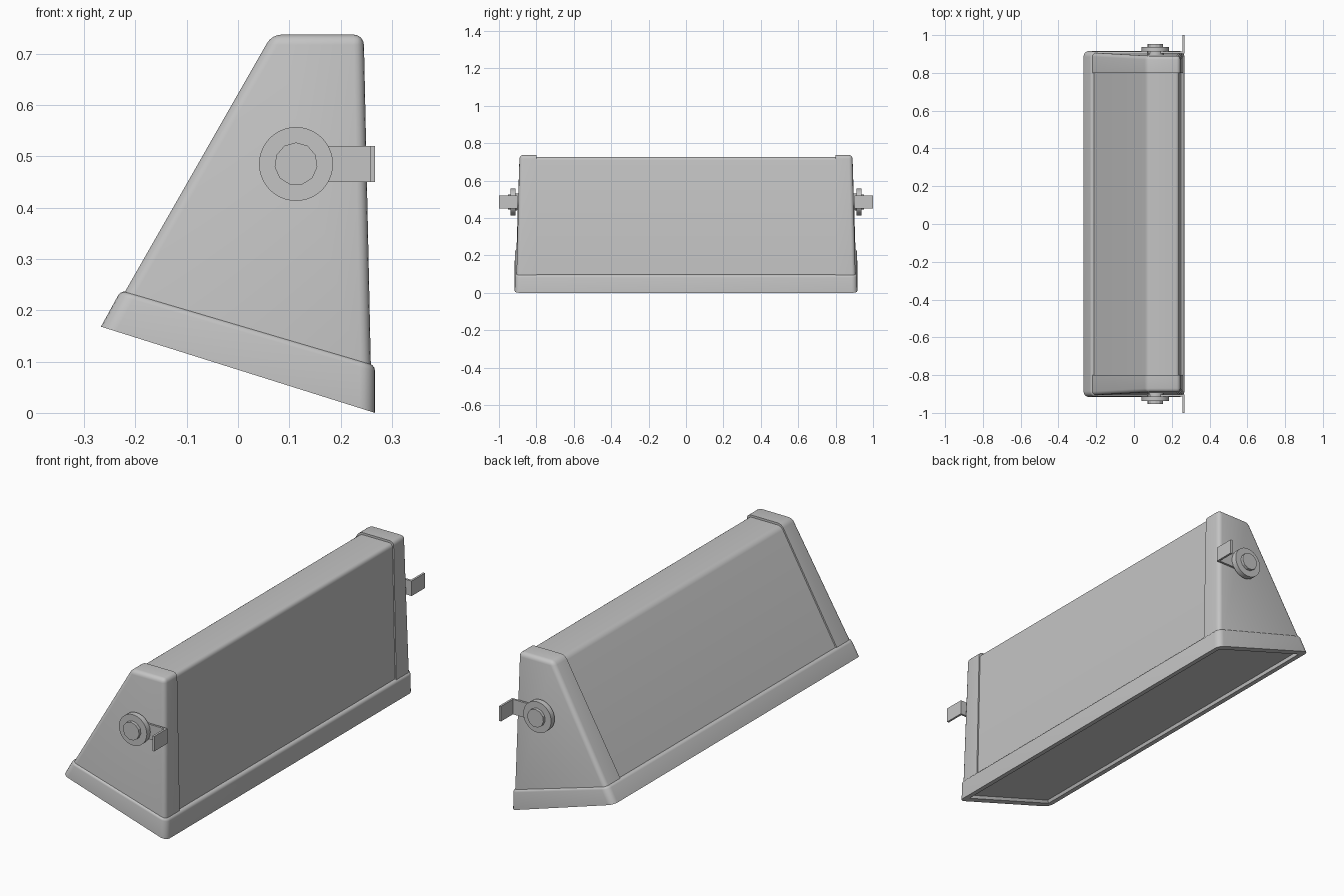
import bpy, bmesh, math
from mathutils import Matrix, Vector

cube = bpy.data.objects.get("Cube")
if cube:
    bpy.data.objects.remove(cube, do_unlink=True)

grey = bpy.data.materials.new("painted grey metal")
grey.use_nodes = True
colour = (0.55, 0.55, 0.55, 1)
grey.diffuse_color = colour
grey.node_tree.nodes["Principled BSDF"].inputs["Base Color"].default_value = colour


def finish(name, bm, angle=30):
    bmesh.ops.recalc_face_normals(bm, faces=bm.faces)
    mesh = bpy.data.meshes.new(name)
    bm.to_mesh(mesh)
    bm.free()
    mesh.materials.append(grey)
    obj = bpy.data.objects.new(name, mesh)
    bpy.context.collection.objects.link(obj)
    bpy.ops.object.select_all(action='DESELECT')
    obj.select_set(True)
    bpy.context.view_layer.objects.active = obj
    bpy.ops.object.shade_smooth_by_angle(angle=math.radians(angle))
    return obj


def tapered_block(profile, near, far):
    """Four-corner x-z profile (low pair first) spanning y; near/far = (y at low, y at top)."""
    bm = bmesh.new()
    loops = []
    for ys in (near, far):
        loops.append([bm.verts.new((x, ys[i // 2], z)) for i, (x, z) in enumerate(profile)])
    a, b = loops
    bm.faces.new(a)
    bm.faces.new(b[::-1])
    for i in range(4):
        j = (i + 1) % 4
        bm.faces.new((a[j], a[i], b[i], b[j]))
    bmesh.ops.recalc_face_normals(bm, faces=bm.faces)
    return bm


def round_edges(bm, edges, size, segments=4):
    bmesh.ops.bevel(bm, geom=edges, offset=size, segments=segments, profile=0.5,
                    affect='EDGES', clamp_overlap=True)


def facing(bm, direction):
    bm.normal_update()
    return max(bm.faces, key=lambda f: f.normal.dot(Vector(direction)))


def box(name, low, high):
    bm = bmesh.new()
    size = [h - l for l, h in zip(low, high)]
    centre = [(h + l) / 2 for l, h in zip(low, high)]
    bmesh.ops.create_cube(bm, size=1, matrix=Matrix.Translation(centre) @ Matrix.Diagonal((*size, 1)))
    return finish(name, bm)


def disc(name, radius, y0, y1, sides):
    bm = bmesh.new()
    place = Matrix.Translation((0.113, (y0 + y1) / 2, 0.485)) @ Matrix.Rotation(math.pi / 2, 4, 'X')
    bmesh.ops.create_cone(bm, cap_ends=True, segments=sides, radius1=radius, radius2=radius,
                          depth=abs(y1 - y0), matrix=place)
    return finish(name, bm)


# Housing between the end caps
bm = tapered_block([(-0.227, 0.21), (0.253, 0.06), (0.239, 0.727), (0.068, 0.727)],
                   (-0.81, -0.81), (0.81, 0.81))
long_top = [e for e in bm.edges if all(v.co.z > 0.7 for v in e.verts)
            and abs(e.verts[0].co.y - e.verts[1].co.y) > 1]
round_edges(bm, long_top, 0.018)
finish("housing", bm)

# Rounded end caps
for side, s in (("left", 1), ("right", -1)):
    # inner end sits at the seam, outer end leans inward toward the top
    bm = tapered_block([(-0.235, 0.21), (0.2595, 0.06), (0.245, 0.737), (0.066, 0.737)],
                       (s * 0.80, s * 0.80), (s * 0.907, s * 0.89))
    soft = [e for e in bm.edges if not all(abs(v.co.y) < 0.81 for v in e.verts)
            and not all(v.co.z < 0.3 for v in e.verts)]
    round_edges(bm, soft, 0.02)
    finish(("back" if s > 0 else "front") + "_end_cap", bm)

# Tilted bezel with a shallow recessed lens underneath
bm = tapered_block([(-0.267, 0.168), (0.267, 0.0), (0.267, 0.093), (-0.228, 0.239)],
                   (-0.916, -0.914), (0.916, 0.914))
uprights = [e for e in bm.edges if abs(e.verts[0].co.y - e.verts[1].co.y) < 0.1
            and abs(e.verts[0].co.x - e.verts[1].co.x) < 0.1]
round_edges(bm, uprights, 0.03, 5)
round_edges(bm, list(facing(bm, (0.28, 0, 0.96)).edges), 0.011, 3)
under = facing(bm, (-0.3, 0, -0.95))
bmesh.ops.inset_region(bm, faces=[under], thickness=0.035, depth=0)
bmesh.ops.inset_region(bm, faces=[under], thickness=0.001, depth=-0.015)
finish("bezel_and_lens", bm)

# Mounting brackets with pivot knobs at both ends
for end, s in (("back", 1), ("front", -1)):
    def span(y0, y1):
        return sorted((s * y0, s * y1))
    y0, y1 = span(0.902, 0.912)
    box(end + "_bracket_arm", (0.075, y0, 0.45), (0.265, y1, 0.52))
    y0, y1 = span(0.902, 1.0)
    box(end + "_bracket_flange", (0.257, y0, 0.45), (0.267, y1, 0.52))
    disc(end + "_pivot_spacer", 0.045, s * 0.88, s * 0.925, 24)
    disc(end + "_pivot_washer", 0.072, s * 0.912, s * 0.938, 40)
    disc(end + "_pivot_bolt", 0.042, s * 0.93, s * 0.952, 11)
